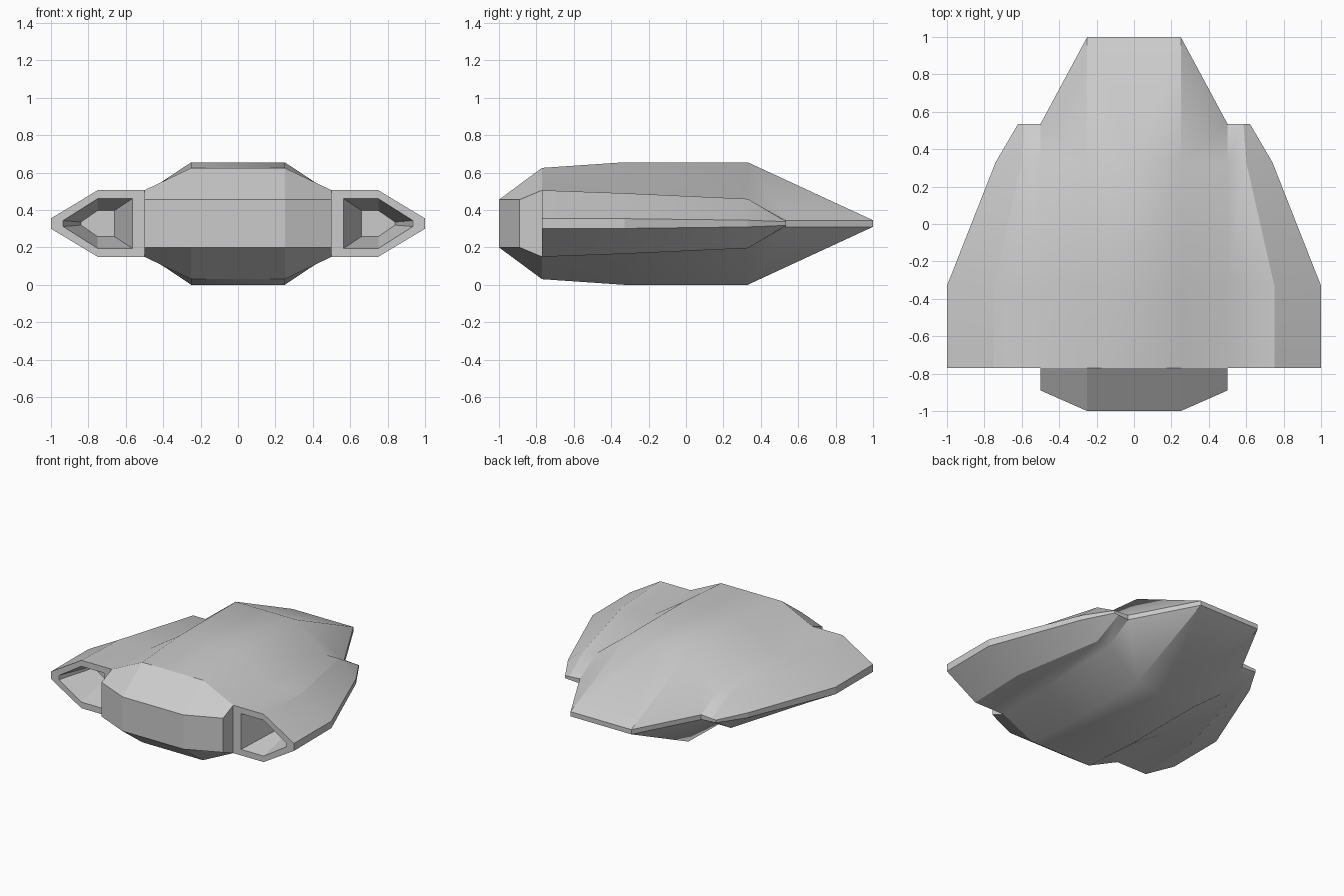
import bpy
import bmesh
import math

if "Cube" in bpy.data.objects:
    bpy.data.objects.remove(bpy.data.objects["Cube"], do_unlink=True)

MID = 0.3275      # height of the symmetry plane
LIP = -0.77       # front of the side pods

grey = bpy.data.materials.new("hull_grey")
grey.use_nodes = True
grey.diffuse_color = (0.6, 0.6, 0.6, 1)
grey.node_tree.nodes["Principled BSDF"].inputs["Base Color"].default_value = (0.6, 0.6, 0.6, 1)


def flip(p):
    return (p[0], p[1], -p[2])


def quad(bm, pts, smooth=False):
    """Add a face and its copy on the other side."""
    for side in (1, -1):
        face = bm.faces.new([bm.verts.new((side * x, y, z + MID)) for x, y, z in pts])
        face.smooth = smooth


def finish(bm, name, is_sharp=None):
    bmesh.ops.remove_doubles(bm, verts=bm.verts, dist=0.0005)
    bmesh.ops.recalc_face_normals(bm, faces=bm.faces)
    if is_sharp:
        for edge in bm.edges:
            edge.smooth = not is_sharp(edge)
    mesh = bpy.data.meshes.new(name)
    bm.to_mesh(mesh)
    bm.free()
    mesh.materials.append(grey)
    obj = bpy.data.objects.new(name, mesh)
    bpy.context.collection.objects.link(obj)
    return obj


# Lengthwise lines of the upper shell: x, y, height above the symmetry plane
def spine(x):
    return [(x, LIP, 0.2975), (x, -0.33, 0.3275), (x, 0.33, 0.3275), (x, 1, 0.0175)]


valley = [(0.5, LIP, 0.178), (0.5, -0.33, 0.162), (0.5, 0.33, 0.132), (0.5, 0.535, 0.0175)]
ridge = [(0.75, LIP, 0.178), (0.75, -0.33, 0.162), (0.6, 0.33, 0.132), (0.585, 0.535, 0.012)]
rim = [(1, LIP, 0.0275), (1, -0.33, 0.026), (0.74, 0.33, 0.018), (0.62, 0.535, 0.01)]
lines = [spine(0), spine(0.25), valley, ridge, rim]
nose = [(0, -1, 0.1275), (0.25, -1, 0.1275), (0.5, -0.89, 0.1275)]

# Outline of an intake opening at the mouth and at its inner end
mouth = [(0.565, 0.133), (0.75, 0.133), (0.935, 0.016)]
throat = [(0.66, 0.07), (0.75, 0.07), (0.84, 0.008)]


def loop(half, y):
    top = [(x, y, z) for x, z in half]
    return top + [flip(p) for p in reversed(top)]


# Hull: upper and lower shells
bm = bmesh.new()
for a, b in zip(lines, lines[1:]):
    for i in range(3):
        panel = [a[i], b[i], b[i + 1], a[i + 1]]
        quad(bm, panel, True)
        quad(bm, [flip(p) for p in panel], True)
    # Thin trailing edge
    quad(bm, [a[3], b[3], flip(b[3]), flip(a[3])])

# Thin outer edge of the pods
for p, q in zip(rim, rim[1:]):
    quad(bm, [p, q, flip(q), flip(p)])

# Blunt nose with sloping cheeks
for i in range(2):
    p, q = nose[i], nose[i + 1]
    slope = [p, q, lines[i + 1][0], lines[i][0]]
    quad(bm, [p, q, flip(q), flip(p)])
    quad(bm, slope)
    quad(bm, [flip(v) for v in slope])
quad(bm, [nose[2], valley[0], flip(valley[0]), flip(nose[2])])

# Flat pod fronts around the intake openings
outer = [line[0] for line in (valley, ridge, rim)]
outer += [flip(p) for p in reversed(outer)]
inner = loop(mouth, LIP)
for i in range(6):
    j = (i + 1) % 6
    quad(bm, [outer[i], outer[j], inner[j], inner[i]])

ridge_keys = {(round(x, 3), round(y, 3)) for x, y, z in ridge}


def crease(edge):
    ends = [v.co for v in edge.verts]
    if edge.calc_face_angle(math.pi) > math.radians(42):
        return True
    if all(p.y < LIP + 0.01 for p in ends):
        return True
    if all((round(abs(p.x), 3), round(p.y, 3)) in ridge_keys for p in ends):
        return True
    straight = abs(ends[0].x - ends[1].x) < 0.01 and abs(ends[0].x) > 0.1
    return straight and all(p.y > 0.3 for p in ends)


finish(bm, "hull", crease)

# Intakes: tapered ducts closed at the back
bm = bmesh.new()
front, back = loop(mouth, LIP), loop(throat, LIP + 0.28)
for i in range(6):
    j = (i + 1) % 6
    quad(bm, [front[i], front[j], back[j], back[i]])
quad(bm, back)
bmesh.ops.remove_doubles(bm, verts=bm.verts, dist=0.0005)
intakes = finish(bm, "intakes")

# Duct walls face into the opening
end = [f for f in intakes.data.polygons if len(f.vertices) == 6]
if end[0].normal.y > 0:
    intakes.data.flip_normals()
